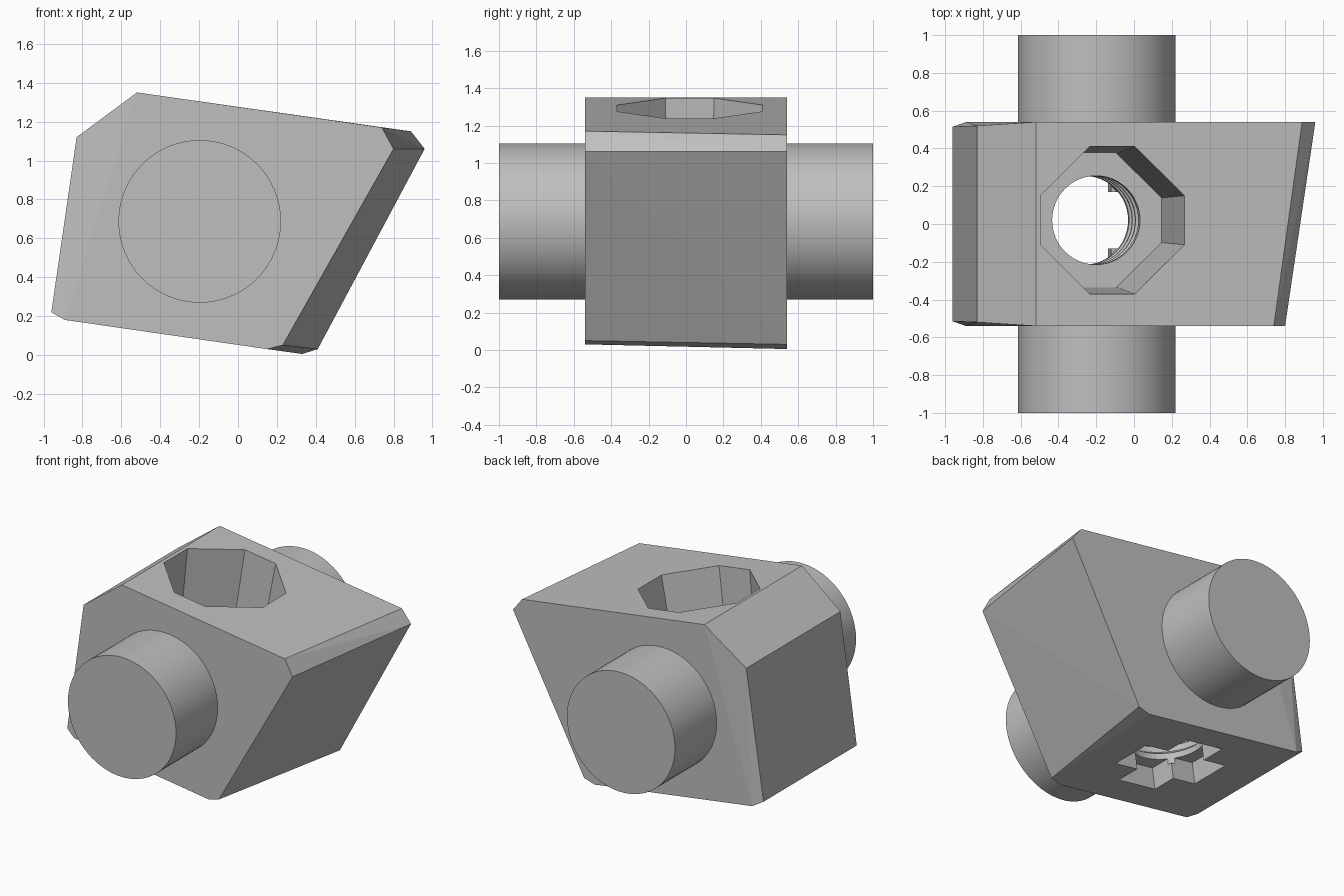
import bpy, bmesh
from math import cos, sin, pi, radians
from mathutils import Matrix

cube = bpy.data.objects.get("Cube")
if cube:
    bpy.data.objects.remove(cube, do_unlink=True)

grey = bpy.data.materials.new("plain_grey")
grey.use_nodes = True
colour = (0.52, 0.52, 0.52, 1)
grey.diffuse_color = colour
grey.node_tree.nodes["Principled BSDF"].inputs["Base Color"].default_value = colour


def make_object(name, bm):
    bmesh.ops.recalc_face_normals(bm, faces=bm.faces[:])
    mesh = bpy.data.meshes.new(name)
    bm.to_mesh(mesh)
    bm.free()
    mesh.materials.append(grey)
    obj = bpy.data.objects.new(name, mesh)
    bpy.context.collection.objects.link(obj)
    return obj


def loft(name, rings, matrix):
    """Closed solid through rings of (outline, scale, height)."""
    bm = bmesh.new()
    loops = [[bm.verts.new((x * s, y * s, z)) for x, y in outline]
             for outline, s, z in rings]
    n = len(loops[0])
    for a, b in zip(loops, loops[1:]):
        for i in range(n):
            j = (i + 1) % n
            bm.faces.new((a[i], a[j], b[j], b[i]))
    bm.faces.new(loops[0])
    bm.faces.new(loops[-1])
    bm.transform(matrix)
    return make_object(name, bm)


def activate(obj):
    bpy.ops.object.select_all(action='DESELECT')
    obj.select_set(True)
    bpy.context.view_layer.objects.active = obj


def cut(target, cutter):
    mod = target.modifiers.new("cut", 'BOOLEAN')
    mod.operation, mod.solver, mod.object = 'DIFFERENCE', 'EXACT', cutter
    activate(target)
    bpy.ops.object.modifier_apply(modifier=mod.name)
    bpy.data.objects.remove(cutter, do_unlink=True)


# Block: chamfered leaning body with a skewed end face
W = 0.54
left = [(-0.52, 1.35, W), (-0.83, 1.12, 0.52), (-0.96, 0.22, 0.515), (-0.89, 0.18, W)]
front_end = [(0.15, 0.03), (0.23, 0.05), (0.80, 1.06), (0.74, 1.17)]
back_end = [(0.33, 0.005), (0.41, 0.03), (0.96, 1.06), (0.89, 1.15)]
bm = bmesh.new()
for side, end in ((-1, front_end), (1, back_end)):
    for x, z, y in left:
        bm.verts.new((x, side * y, z))
    for x, z in end:
        bm.verts.new((x, side * W, z))
bmesh.ops.convex_hull(bm, input=bm.verts[:])
bmesh.ops.dissolve_limit(bm, angle_limit=radians(0.5), verts=bm.verts[:], edges=bm.edges[:])
block = make_object("block", bm)

# Tilted frame of the opening, with its origin on the top face
tilt = Matrix.Translation((-0.115, 0.02, 1.29)) @ Matrix.Rotation(0.141, 4, 'Y')

# Eight-sided tapered pocket
quarter = [(0.385, 0.13), (0.12, 0.39)]
octagon = quarter + [(-x, y) for x, y in reversed(quarter)]
octagon += [(-x, -y) for x, y in octagon]
cut(block, loft("pocket_cutter", [(octagon, 0.91, -0.61), (octagon, 1.015, 0.1)], tilt))

# Round bore with ridges
circle = [(cos(2 * pi * i / 48), sin(2 * pi * i / 48)) for i in range(48)]
rings = [(circle, 0.235, -0.5)]
for k in range(3):
    z = -0.68 - 0.12 * k
    rings += [(circle, 0.235, z), (circle, 0.28, z - 0.03),
              (circle, 0.28, z - 0.07), (circle, 0.235, z - 0.10)]
rings.append((circle, 0.235, -1.10))
cut(block, loft("bore_cutter", rings, tilt))

# Cross-shaped slot in the underside
a, b = 0.15, 0.33
cross = [(b, -a), (b, a), (a, a), (a, b), (-a, b), (-a, a)]
cross += [(-x, -y) for x, y in cross]
cut(block, loft("cross_cutter", [(cross, 1, -1.4), (cross, 1, -1.06)], tilt))

# Trunnions: a round stub on the front and the back
for name, side in (("front_trunnion", -1), ("back_trunnion", 1)):
    bm = bmesh.new()
    bmesh.ops.create_cone(bm, cap_ends=True, segments=64, radius1=0.418, radius2=0.418, depth=0.52)
    bm.transform(Matrix.Translation((-0.197, side * 0.74, 0.687)) @ Matrix.Rotation(pi / 2, 4, 'X'))
    activate(make_object(name, bm))
    bpy.ops.object.shade_smooth_by_angle(angle=radians(30))
